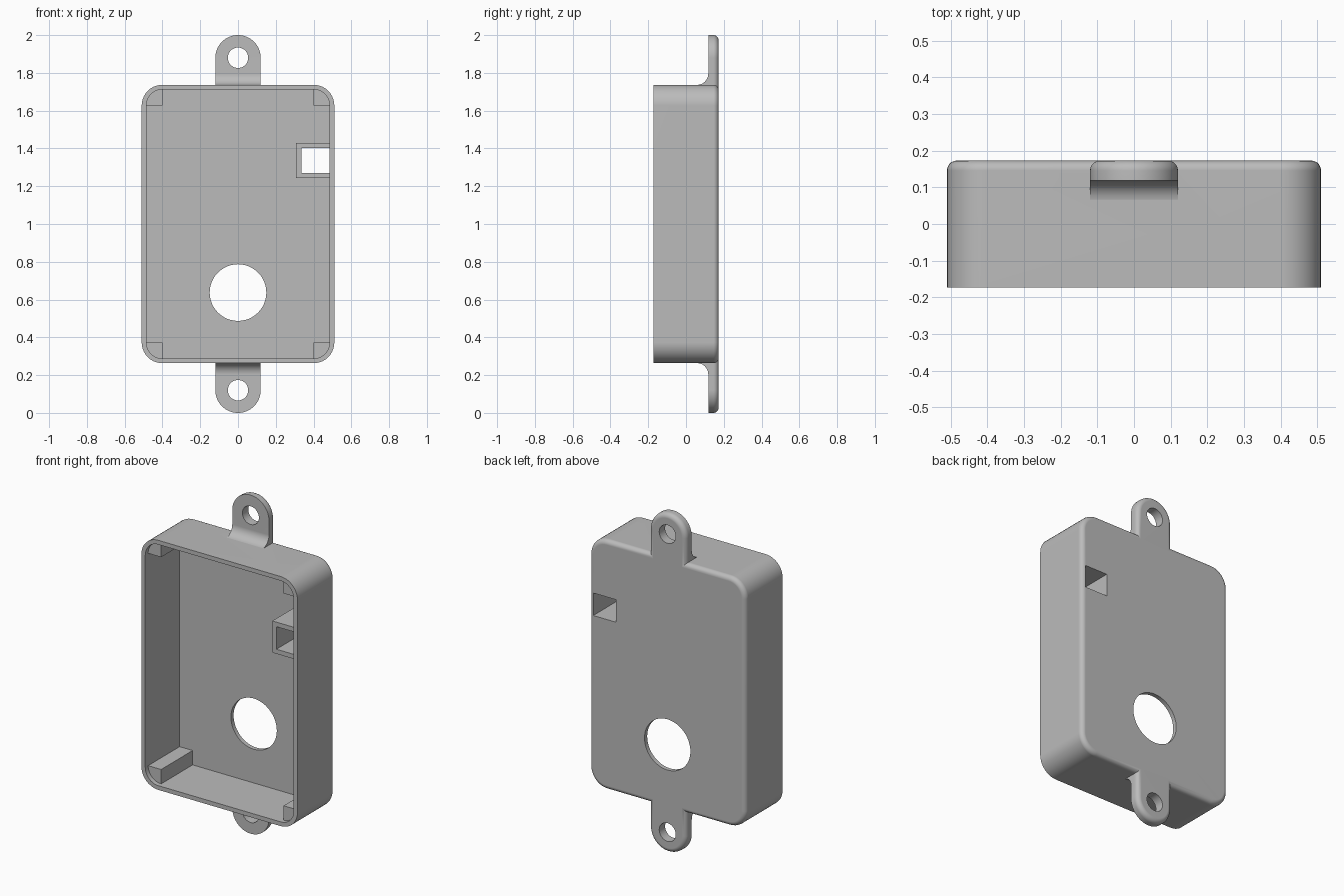
import bpy, bmesh, math

if "Cube" in bpy.data.objects:
    bpy.data.objects.remove(bpy.data.objects["Cube"], do_unlink=True)

# Single plastic colour
grey = bpy.data.materials.new("grey_plastic")
grey.use_nodes = True
COLOUR = (0.5, 0.5, 0.5, 1)
grey.diffuse_color = COLOUR
grey.node_tree.nodes["Principled BSDF"].inputs["Base Color"].default_value = COLOUR

MID = 1.0                    # height of the box centre
HX, HZ, HY = 0.51, 0.737, 0.173   # outer half sizes
WALL, CORNER, ROUND = 0.025, 0.11, 0.027
FLOOR, LIP = HY - WALL, -0.146


def arc(cx, cz, r, a0, a1, n):
    """Points on an arc, angles in degrees."""
    angles = [math.radians(a0 + (a1 - a0) * i / n) for i in range(n + 1)]
    return [(cx + r * math.cos(a), cz + r * math.sin(a)) for a in angles]


def rounded_rect(hx, hz, r):
    pts = []
    for i, (sx, sz) in enumerate([(1, 1), (-1, 1), (-1, -1), (1, -1)]):
        pts += arc(sx * (hx - r), MID + sz * (hz - r), r, 90 * i, 90 * i + 90, 10)
    return pts


def rect(x0, x1, z0, z1):
    return [(x0, z0), (x1, z0), (x1, z1), (x0, z1)]


def prism(name, pts, lo, hi, axis="y", round_back=None):
    """Extrude a profile; round_back picks which rear edges are rounded."""
    def place(p, d):
        return (p[0], d, p[1]) if axis == "y" else (d, p[0], p[1])
    bm = bmesh.new()
    front = [bm.verts.new(place(p, lo)) for p in pts]
    back = [bm.verts.new(place(p, hi)) for p in pts]
    bm.faces.new(front)
    bm.faces.new(back)
    for i in range(len(pts)):
        j = (i + 1) % len(pts)
        bm.faces.new((front[i], front[j], back[j], back[i]))
    bmesh.ops.recalc_face_normals(bm, faces=bm.faces)
    if round_back:
        edges = [e for e in bm.edges
                 if all(abs(v.co.y - hi) < 1e-6 for v in e.verts) and round_back(e)]
        bmesh.ops.bevel(bm, geom=edges, offset=ROUND, segments=5,
                        profile=0.5, affect="EDGES")
    mesh = bpy.data.meshes.new(name)
    bm.to_mesh(mesh)
    bm.free()
    mesh.materials.append(grey)
    ob = bpy.data.objects.new(name, mesh)
    bpy.context.scene.collection.objects.link(ob)
    return ob


def combine(base, other, operation):
    """Apply a boolean to base and remove the tool."""
    mod = base.modifiers.new("join", "BOOLEAN")
    mod.operation, mod.object, mod.solver = operation, other, "EXACT"
    bpy.context.view_layer.update()
    result = base.evaluated_get(bpy.context.evaluated_depsgraph_get())
    mesh = bpy.data.meshes.new_from_object(result)
    base.modifiers.clear()
    base.data = mesh
    bpy.data.objects.remove(other, do_unlink=True)


# Box body with a rounded rear edge
case = prism("enclosure_shell", rounded_rect(HX, HZ, CORNER), -HY, HY,
             round_back=lambda e: True)

# Mounting ears above and below, each with a fillet to the box
EAR, EAR_FRONT, EAR_Z, FILLET = 0.12, 0.118, 0.88, 0.06
for s in (1, -1):
    root = MID + s * 0.70
    outline = [(-EAR, 0.70), (EAR, 0.70)] + arc(0, EAR_Z, EAR, 0, 180, 28)
    ear = prism("ear", [(x, MID + s * z) for x, z in outline], EAR_FRONT, HY,
                round_back=lambda e: any(abs(v.co.z - root) > 1e-4 for v in e.verts))
    combine(case, ear, "UNION")
    curve = arc(EAR_FRONT - FILLET, HZ + FILLET - 0.0005, FILLET, 0, -90, 10)
    web = curve + [(EAR_FRONT - FILLET, 0.72), (0.135, 0.72), (0.135, curve[0][1])]
    fillet = prism("ear_fillet", [(y, MID + s * z) for y, z in web], -EAR, EAR, "x")
    combine(case, fillet, "UNION")

# Cavity that leaves four corner posts, then the lid recess in front of them
ix, iz = HX - WALL, HZ - WALL
px, pz = HX - CORNER, HZ - CORNER
cross = []
for sx, sz in [(1, 1), (-1, 1), (-1, -1), (1, -1)]:
    corner = [(ix, pz), (px, pz), (px, iz)]
    if sx * sz < 0:
        corner.reverse()
    cross += [(sx * x, MID + sz * z) for x, z in corner]
combine(case, prism("cavity", cross, -0.3, FLOOR), "DIFFERENCE")
combine(case, prism("lid_recess", rounded_rect(ix, iz, CORNER - WALL), -0.3, LIP),
        "DIFFERENCE")

# Square channel against the side wall
combine(case, prism("channel", rect(0.308, 0.497, 1.243, 1.43), -0.12, 0.16), "UNION")
combine(case, prism("channel_hole", rect(0.335, ix, 1.27, 1.403), -0.3, 0.3),
        "DIFFERENCE")

# Large round opening and screw holes
for z, r in [(0.637, 0.15), (MID + EAR_Z, 0.054), (MID - EAR_Z, 0.054)]:
    hole = prism("round_hole", arc(0, z, r, 0, 360, 48)[:-1], -0.3, 0.3)
    combine(case, hole, "DIFFERENCE")

# Smooth fillets, crisp edges
bpy.ops.object.select_all(action="DESELECT")
case.select_set(True)
bpy.context.view_layer.objects.active = case
bpy.ops.object.shade_smooth_by_angle(angle=math.radians(30))
weighted = case.modifiers.new("even_normals", "WEIGHTED_NORMAL")
weighted.keep_sharp = True
